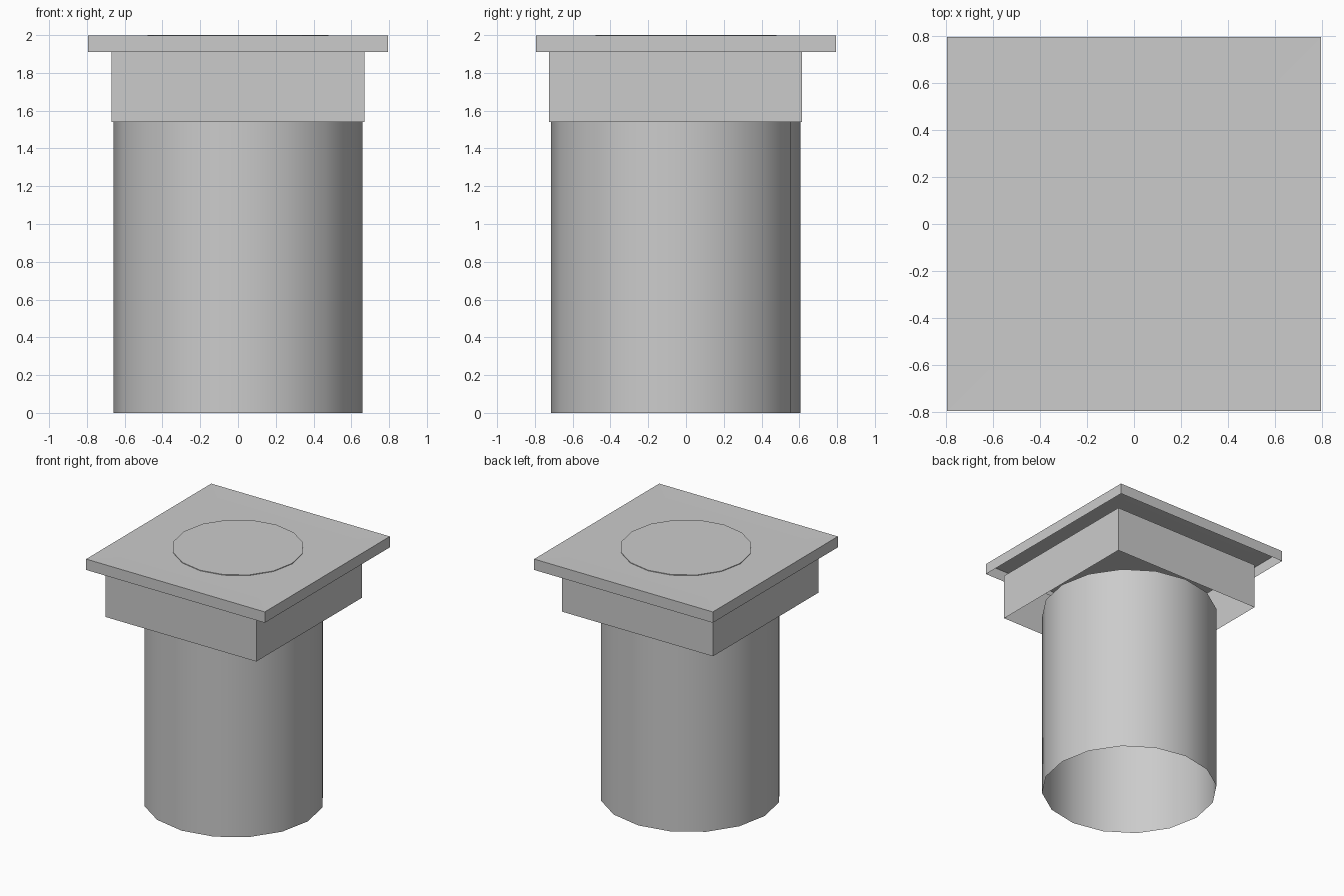
import bpy, bmesh, math

cube = bpy.data.objects.get("Cube")
if cube:
    bpy.data.objects.remove(cube, do_unlink=True)

grey = bpy.data.materials.new("plain_grey")
grey.use_nodes = True
color = (0.6, 0.6, 0.6, 1.0)
grey.diffuse_color = color
grey.node_tree.nodes["Principled BSDF"].inputs["Base Color"].default_value = color


def stack(name, sides, rings, center_y=0.0, cap=False, smooth=False):
    """Skin a stack of regular polygon rings given as (corner radius, height)."""
    bm = bmesh.new()
    turn = math.pi / 4 if sides == 4 else 0
    loops = []
    for radius, z in rings:
        angles = [turn + math.tau * i / sides for i in range(sides)]
        loops.append([bm.verts.new((radius * math.cos(a),
                                    center_y + radius * math.sin(a), z))
                      for a in angles])
    for low, high in zip(loops, loops[1:]):
        for i in range(sides):
            j = (i + 1) % sides
            bm.faces.new((low[i], low[j], high[j], high[i]))
    if cap:
        bm.faces.new(loops[-1])
    mesh = bpy.data.meshes.new(name)
    bm.to_mesh(mesh)
    bm.free()
    mesh.materials.append(grey)
    obj = bpy.data.objects.new(name, mesh)
    bpy.context.collection.objects.link(obj)
    if smooth:
        bpy.ops.object.select_all(action="DESELECT")
        obj.select_set(True)
        bpy.context.view_layer.objects.active = obj
        bpy.ops.object.shade_smooth_by_angle(angle=math.radians(30))
    return obj


diag = math.sqrt(2)

# Open round tube, set slightly forward
stack("round_shaft", 16, [(0.66, 0), (0.66, 1.54)], center_y=-0.055, smooth=True)

# Square collar, open underneath
stack("square_collar", 4, [(0.67 * diag, 1.54), (0.67 * diag, 1.91)], center_y=-0.055)

# Hollow top slab with a very shallow mitred dish
stack("top_slab", 4, [(0.793 * diag, 1.91), (0.793 * diag, 1.997),
                      (0.62 * diag, 1.995)], cap=True)

# Thin round pad on the slab
stack("round_pad", 16, [(0.48, 1.995), (0.48, 2.0)], cap=True)
